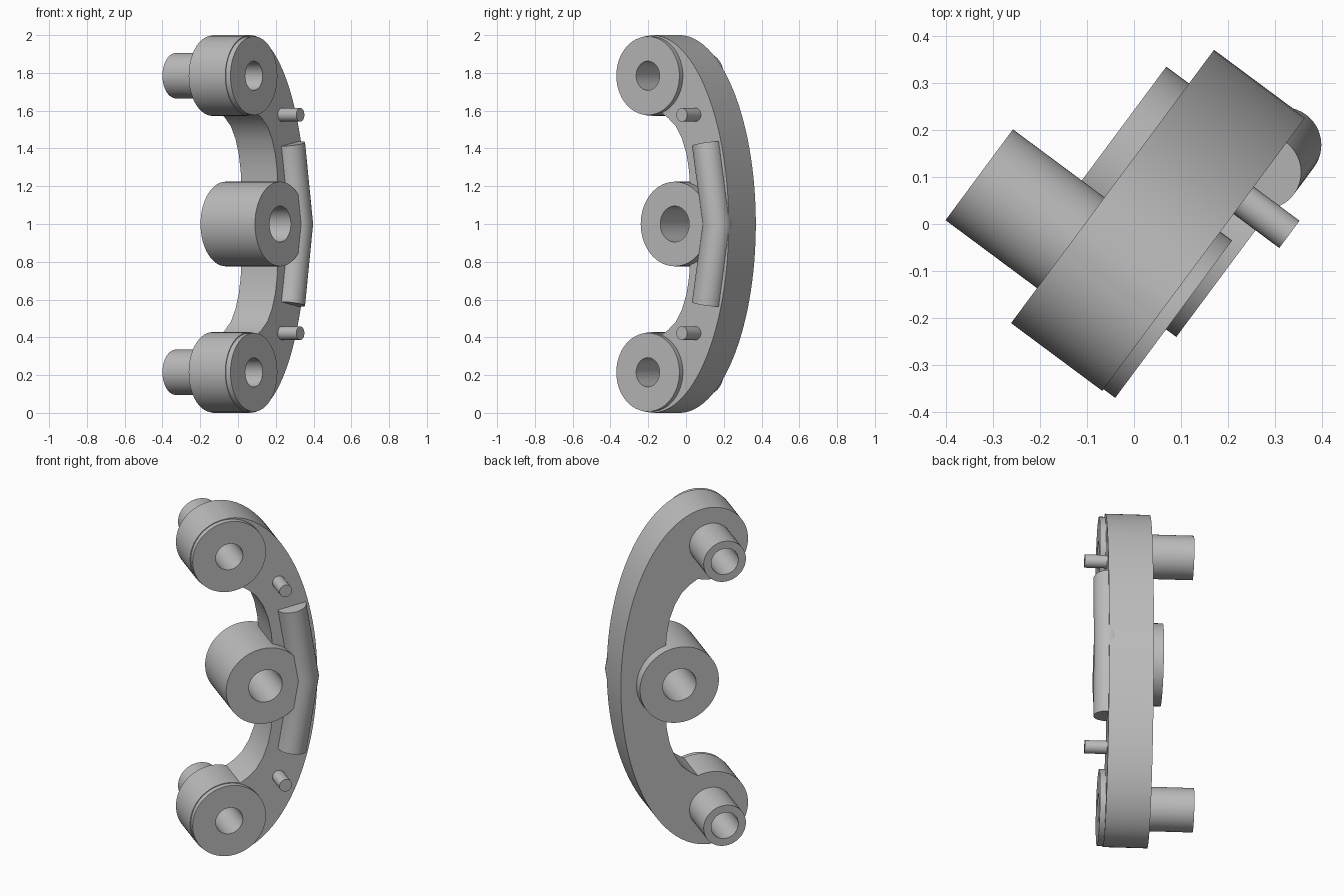
import bpy, bmesh, math
from mathutils import Vector

cube = bpy.data.objects.get("Cube")
if cube:
    bpy.data.objects.remove(cube)

# Part axes: U runs across the plate, N points out of its front face
TURN = math.radians(53.4)
U = Vector((math.cos(TURN), math.sin(TURN), 0))
N = Vector((math.sin(TURN), -math.cos(TURN), 0))
UP = Vector((0, 0, 1))

grey = bpy.data.materials.new("plain grey")
grey.use_nodes = True
COLOUR = (0.5, 0.5, 0.5, 1)
grey.diffuse_color = COLOUR
grey.node_tree.nodes["Principled BSDF"].inputs["Base Color"].default_value = COLOUR


def loft(name, rings):
    """Skin matching rings of (u, n, z) points and cap both ends."""
    bm = bmesh.new()
    rows = [[bm.verts.new(U * u + N * n + UP * z) for u, n, z in r] for r in rings]
    for a, b in zip(rows, rows[1:]):
        for i in range(len(a)):
            j = (i + 1) % len(a)
            bm.faces.new((a[i], a[j], b[j], b[i]))
    bm.faces.new(rows[0])
    bm.faces.new(rows[-1])
    bmesh.ops.recalc_face_normals(bm, faces=bm.faces)
    mesh = bpy.data.meshes.new(name)
    bm.to_mesh(mesh)
    bm.free()
    mesh.materials.append(grey)
    obj = bpy.data.objects.new(name, mesh)
    bpy.context.collection.objects.link(obj)
    return obj


def prism(name, outline, back, front):
    return loft(name, [[(u, n, z) for u, z in outline] for n in (back, front)])


def arc(cu, cz, ru, rz, start, end, steps):
    return [(cu + ru * math.cos(t), cz + rz * math.sin(t)) for t in
            (math.radians(start + (end - start) * i / steps) for i in range(steps + 1))]


def rod(name, u, z, radius, back, front, sides=64):
    return prism(name, arc(u, z, radius, radius, 0, 360, sides)[:-1], back, front)


def cut(obj, cutter):
    mod = obj.modifiers.new("hole", "BOOLEAN")
    mod.operation = "DIFFERENCE"
    mod.solver = "EXACT"
    mod.object = cutter
    bpy.context.view_layer.update()
    graph = bpy.context.evaluated_depsgraph_get()
    mesh = bpy.data.meshes.new_from_object(obj.evaluated_get(graph))
    obj.modifiers.clear()
    obj.data = mesh


BACK, FACE = -0.084, 0.157
BOSS_U, BOSS_Z = -0.112, 0.785      # heights measured from the middle
HUB_U = 0.085

# Crescent plate: elliptical outer edge, rounded ends, flowing inner edge
inner = [(0, 0.56), (0.05, 0.517), (0.09, 0.452), (0.12, 0.37),
         (0.137, 0.28), (0.144, 0.19), (0.147, 0.08)]
outer = arc(-0.107, 0, 0.505, 1, -90, 90, 72)
end = arc(BOSS_U, BOSS_Z, 0.2125, 0.2125, 94, 290, 36)
top = end + inner
bottom = [(u, -z) for u, z in reversed(top)]
plate = prism("crescent_plate", [(u, z + 1) for u, z in outer + top + bottom], BACK, FACE)
parts = [plate]

# Central hub with its bore
hub = rod("centre_hub", HUB_U, 1, 0.224, -0.144, 0.215)
bore = rod("centre_bore_cutter", HUB_U, 1, 0.095, -0.5, 0.5)
cutters = [bore]
cut(hub, bore)
cut(plate, bore)
parts.append(hub)

# End bosses, rear sleeves and locating pins, mirrored about the middle
for side, sign in (("upper", 1), ("lower", -1)):
    z = 1 + sign * BOSS_Z
    boss = rod(side + "_boss", BOSS_U, z, 0.208, 0.1, 0.188)
    sleeve = rod(side + "_rear_sleeve", BOSS_U, z, 0.12, -0.326, -0.05)
    hole = rod(side + "_hole_cutter", BOSS_U, z, 0.077, -0.6, 0.5)
    for obj in (plate, boss, sleeve):
        cut(obj, hole)
    cutters.append(hole)
    pin = rod(side + "_pin", 0.179, 1 + sign * 0.578, 0.036, 0.1, 0.278, 32)
    parts += [boss, sleeve, pin]

# Bent round rib set half into the front face, mitred in the middle
tilt = math.atan2(0.071, 0.425)
rings = []
for u, z, lean in ((0.253, 0.575, -1), (0.324, 1, 0), (0.253, 1.425, 1)):
    rings.append([(u + a * math.cos(tilt * lean), 0.155 + b, z + a * math.sin(tilt * lean))
                  for a, b in arc(0, 0, 0.08, 0.08, 0, 360, 48)[:-1]])
parts.append(loft("bent_rib", rings))

for cutter in cutters:
    bpy.data.objects.remove(cutter)

# Smooth the round walls, keep the rims crisp
bpy.ops.object.select_all(action="DESELECT")
for obj in parts:
    obj.select_set(True)
bpy.context.view_layer.objects.active = plate
bpy.ops.object.shade_smooth_by_angle(angle=math.radians(30))
